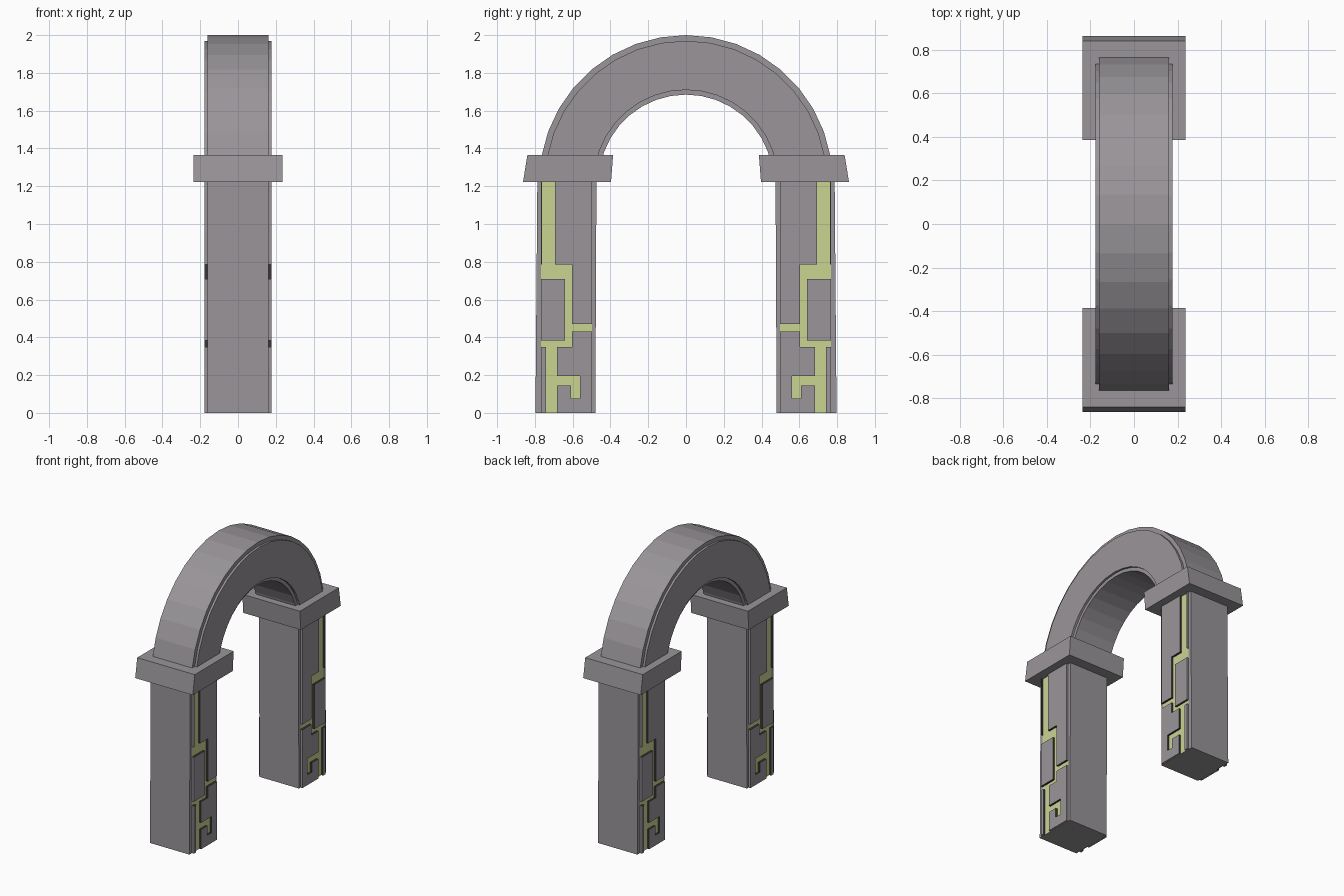
import bpy
import bmesh
import math

cube = bpy.data.objects.get("Cube")
if cube:
    bpy.data.objects.remove(cube, do_unlink=True)


def make_material(name, rgb):
    mat = bpy.data.materials.new(name)
    mat.use_nodes = True
    mat.diffuse_color = (*rgb, 1)
    mat.node_tree.nodes["Principled BSDF"].inputs["Base Color"].default_value = (*rgb, 1)
    return mat


stone = make_material("grey stone", (0.32, 0.30, 0.32))
glow = make_material("pale green inlay", (0.60, 0.66, 0.29))
shadow = make_material("dark groove wall", (0.04, 0.04, 0.04))


def finish(name, bm, materials, mirror=(False, False)):
    """Turn a bmesh into an object, mirrored across x and/or y."""
    bmesh.ops.recalc_face_normals(bm, faces=bm.faces)
    mesh = bpy.data.meshes.new(name)
    bm.to_mesh(mesh)
    bm.free()
    for mat in materials:
        mesh.materials.append(mat)
    obj = bpy.data.objects.new(name, mesh)
    bpy.context.collection.objects.link(obj)
    if any(mirror):
        mod = obj.modifiers.new("mirror", "MIRROR")
        mod.use_axis = (*mirror, False)
        mod.use_mirror_merge = False
    return obj


def slab(name, faces, half_width, mirror=(False, False)):
    """Extrude quads drawn in the y-z plane to a slab centred on x."""
    bm = bmesh.new()
    for quad in faces:
        bm.faces.new([bm.verts.new((-half_width, y, z)) for y, z in quad])
    bmesh.ops.remove_doubles(bm, verts=bm.verts, dist=1e-5)
    base = bm.faces[:]
    ext = bmesh.ops.extrude_face_region(bm, geom=base, use_keep_orig=True)
    verts = [v for v in ext["geom"] if isinstance(v, bmesh.types.BMVert)]
    bmesh.ops.translate(bm, verts=verts, vec=(2 * half_width, 0, 0))
    return finish(name, bm, [stone], mirror)


def arch_faces(inner, outer, center_z=1.223, steps=18):
    def point(r, i):
        a = math.pi * i / steps
        return (r * math.cos(a), center_z + r * math.sin(a))
    return [(point(inner, i), point(outer, i), point(outer, i + 1), point(inner, i + 1))
            for i in range(steps)]


# Arch: core ring plus a narrower ring standing proud on both sides
CORE, PROUD = 0.161, 0.177
slab("arch_core", arch_faces(0.462, 0.777), CORE)
slab("arch_side_panels", arch_faces(0.487, 0.747), PROUD)

# Leaning piers and capitals
slab("piers", [((0.48, 0), (0.797, 0), (0.787, 1.23), (0.474, 1.23))], CORE, (False, True))
slab("capitals", [((0.397, 1.222), (0.863, 1.222), (0.84, 1.364), (0.386, 1.364))],
     0.235, (False, True))

# Raised pier panels cut by an inlaid groove; each groove piece is y0, y1, z0, z1
Y0, Y1, TOP = 0.497, 0.767, 1.225
grooves = [
    (0.693, 0.762, 0.785, TOP),
    (0.603, Y1, 0.71, 0.785),
    (0.603, 0.64, 0.35, 0.71),
    (Y0, 0.603, 0.43, 0.47),
    (0.603, Y1, 0.35, 0.383),
    (0.683, 0.74, 0, 0.35),
    (0.56, 0.683, 0.145, 0.195),
    (0.56, 0.61, 0.075, 0.145),
]


def in_groove(y, z):
    return any(a < y < b and c < z < d for a, b, c, d in grooves)


ys = sorted({Y0, Y1} | {v for g in grooves for v in g[:2]})
zs = sorted({0, TOP} | {v for g in grooves for v in g[2:]})
FLOOR = CORE + 0.001
bm = bmesh.new()
grid = [[bm.verts.new((FLOOR, y, z)) for z in zs] for y in ys]
raised = []
for i in range(len(ys) - 1):
    for j in range(len(zs) - 1):
        face = bm.faces.new((grid[i][j], grid[i + 1][j], grid[i + 1][j + 1], grid[i][j + 1]))
        if in_groove((ys[i] + ys[i + 1]) / 2, (zs[j] + zs[j + 1]) / 2):
            face.material_index = 1
        else:
            raised.append(face)
ext = bmesh.ops.extrude_face_region(bm, geom=raised)
verts = [v for v in ext["geom"] if isinstance(v, bmesh.types.BMVert)]
bmesh.ops.translate(bm, verts=verts, vec=(PROUD - FLOOR, 0, 0))

# Groove walls are dark, the outer rim of the panel stays stone
for face in bm.faces:
    c = face.calc_center_median()
    on_rim = min(c.y - Y0, Y1 - c.y, c.z, TOP - c.z) < 1e-4
    if FLOOR + 1e-4 < c.x < PROUD - 1e-4:
        face.material_index = 0 if on_rim else 2
bmesh.ops.recalc_face_normals(bm, faces=bm.faces)
bmesh.ops.dissolve_limit(bm, angle_limit=0.02, verts=bm.verts, edges=bm.edges,
                         delimit={"MATERIAL"})
finish("pier_inlay_panels", bm, [stone, glow, shadow], (True, True))
